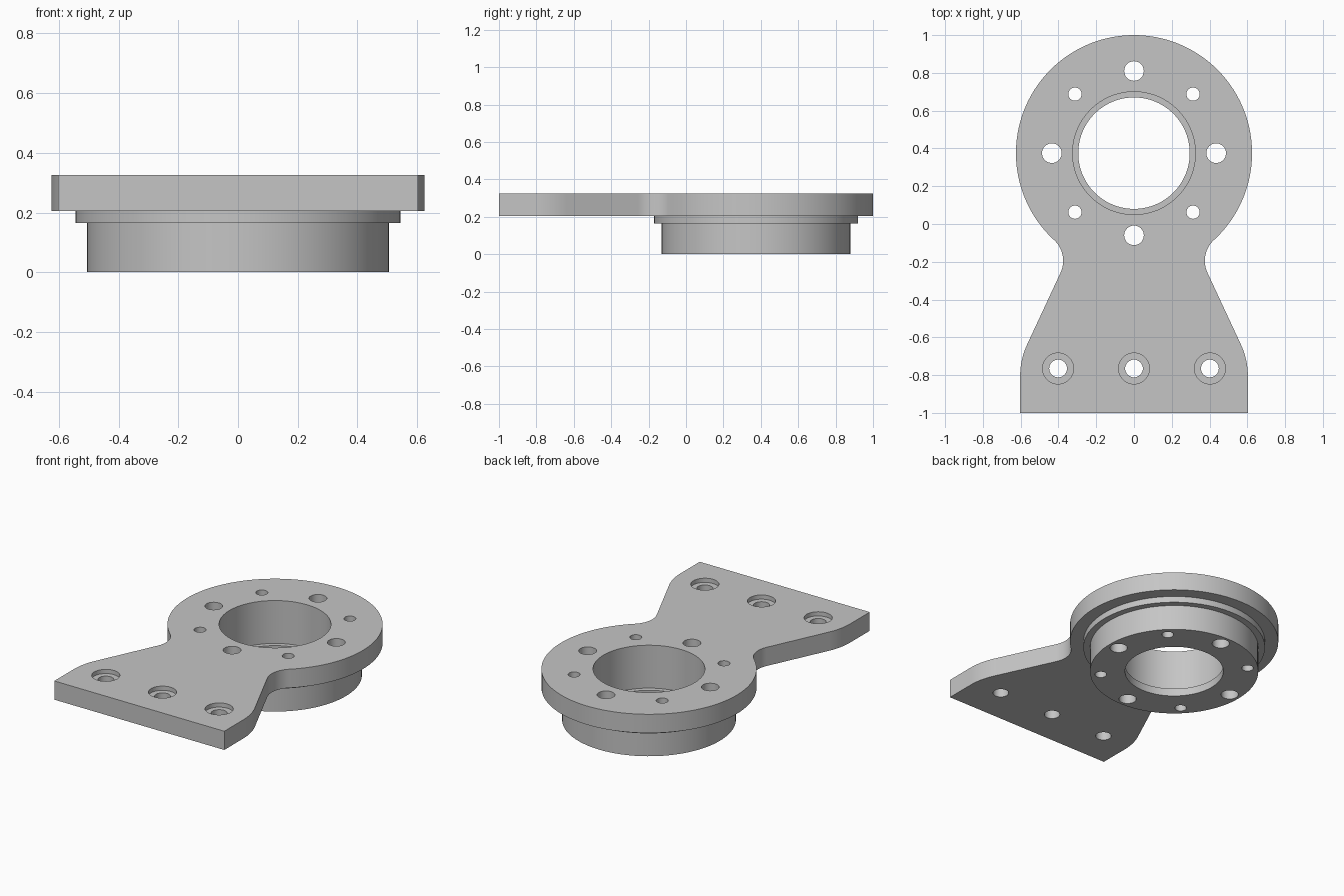
import bpy, bmesh
from math import cos, sin, pi, radians, atan2

cube = bpy.data.objects.get("Cube")
if cube:
    bpy.data.objects.remove(cube, do_unlink=True)

RING_Y = 0.375
RING_R = 0.625
PLATE_Z = 0.205
TOP_Z = 0.325

steel = bpy.data.materials.new("machined_grey")
steel.use_nodes = True
GREY = (0.56, 0.56, 0.56, 1)
steel.diffuse_color = GREY
steel.node_tree.nodes["Principled BSDF"].inputs["Base Color"].default_value = GREY


def prism(name, outline, z0, z1):
    """Extrude a closed counter-clockwise outline from z0 up to z1."""
    bm = bmesh.new()
    face = bm.faces.new([bm.verts.new((x, y, z0)) for x, y in outline])
    new = bmesh.ops.extrude_face_region(bm, geom=[face])["geom"]
    for v in new:
        if isinstance(v, bmesh.types.BMVert):
            v.co.z = z1
    bmesh.ops.recalc_face_normals(bm, faces=bm.faces[:])
    mesh = bpy.data.meshes.new(name)
    bm.to_mesh(mesh)
    bm.free()
    mesh.materials.append(steel)
    obj = bpy.data.objects.new(name, mesh)
    bpy.context.collection.objects.link(obj)
    return obj


def arc(cx, cy, r, a0, a1, n):
    return [(cx + r * cos(a0 + (a1 - a0) * i / n),
             cy + r * sin(a0 + (a1 - a0) * i / n)) for i in range(n + 1)]


def disc(name, x, y, r, z0, z1, n):
    return prism(name, arc(x, y, r, 0, 2 * pi, n)[:-1], z0, z1)


def combine(target, tool, operation):
    """Apply a boolean and discard the tool."""
    tool.hide_render = True
    mod = target.modifiers.new(operation, 'BOOLEAN')
    mod.operation, mod.solver, mod.object = operation, 'EXACT', tool
    bpy.context.view_layer.objects.active = target
    bpy.ops.object.modifier_apply(modifier=mod.name)
    bpy.data.objects.remove(tool, do_unlink=True)


# Plate outline: flared foot, waisted neck, round head; right half then mirrored
slope = radians(25)
neck_x, neck_y, neck_r = 0.525, -0.195, 0.15
join = atan2(neck_y - RING_Y, neck_x)
half = [(0.603, -1.0)]
half += arc(0.203, -0.806, 0.4, 0, slope, 10)
half += arc(neck_x, neck_y, neck_r, pi + slope, join + pi, 16)
half += arc(0, RING_Y, RING_R, join, pi / 2, 60)[1:]
outline = half + [(-x, y) for x, y in reversed(half[:-1])]
body = prism("mounting_bracket", outline, PLATE_Z, TOP_Z)

# Stepped boss beneath the head
combine(body, disc("collar", 0, RING_Y, 0.545, 0.165, 0.26, 96), 'UNION')
combine(body, disc("boss", 0, RING_Y, 0.505, 0, 0.23, 96), 'UNION')

# Bore with a small lip at the bottom
cuts = [(0, RING_Y, 0.325, 0.05, 0.5, 96), (0, RING_Y, 0.295, -0.1, 0.4, 96)]

# Bolt circle: large and small holes alternate
for i in range(8):
    r, dist = ((0.052, 0.435), (0.035, 0.442))[i % 2]
    a = i * pi / 4
    cuts.append((dist * cos(a), RING_Y + dist * sin(a), r, -0.1, 0.5, 32))

# Counterbored holes in the foot
for x in (-0.402, 0, 0.402):
    cuts.append((x, -0.765, 0.082, TOP_Z - 0.027, 0.5, 40))
    cuts.append((x, -0.765, 0.047, 0, 0.4, 32))

for cut in cuts:
    combine(body, disc("cutter", *cut), 'DIFFERENCE')

# Smooth round walls, crisp edges
bpy.ops.object.select_all(action='DESELECT')
body.select_set(True)
bpy.context.view_layer.objects.active = body
bpy.ops.object.shade_smooth_by_angle(angle=radians(30))
